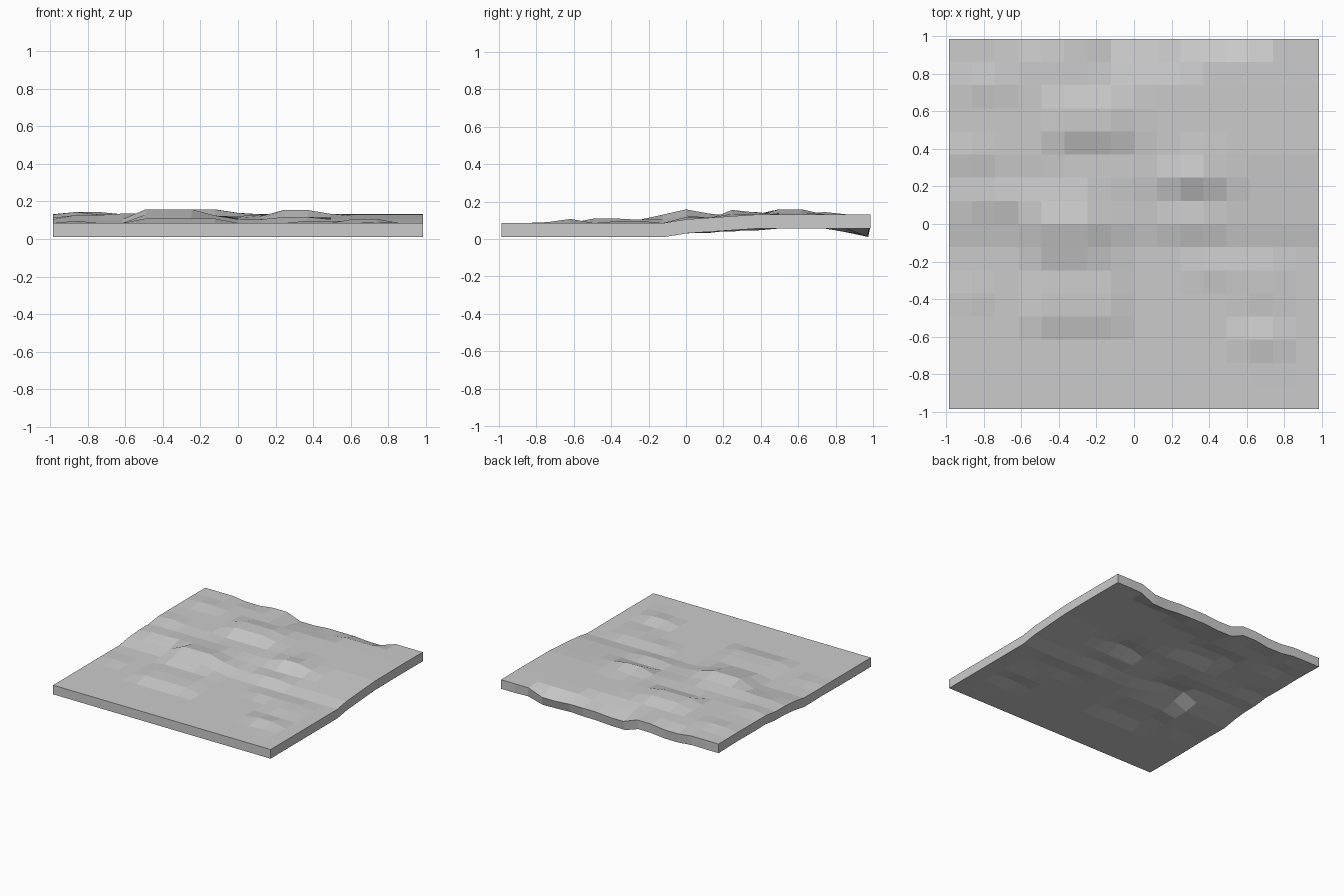
import bpy, bmesh

if "Cube" in bpy.data.objects:
    bpy.data.objects.remove(bpy.data.objects["Cube"])

N = 8                      # grid cells each side of the centre
HALF = 0.987
THICK = 0.075

# front-to-back height profile: flat apron, ramp, upper shelf
RAMP = [(-8, .085), (-1, .085), (0, .105), (2, .122), (3, .13), (6, .132), (8, .13)]

# raised or sunken patches: i0, i1, j0, j1, height change
PATCHES = [
    (-4, -1, -4, -3, .024), (-4, -1, -2, -2, .018),    # front left ledge
    (-4, -2, -1, -1, .045), (-4, -2, 0, 0, .053),      # central left ridge
    (-5, -2, 1, 1, .022), (-1, -1, -1, 0, .02),
    (-7, -6, 1, 1, .014), (-7, -7, 3, 3, .014),        # left bumps
    (-7, -6, 6, 6, .012), (-8, -8, 2, 2, -.008),
    (-3, 0, 3, 3, -.010), (-3, -1, 4, 5, .027),        # back left plateau
    (0, 0, 4, 5, .008),
    (1, 3, 1, 1, -.006), (2, 3, 2, 2, .033),           # right hump
    (4, 4, 2, 2, .012), (2, 3, 0, 0, .012),
    (3, 3, 3, 3, .012), (-1, 2, 7, 7, -.02),           # back step
    (-1, 0, 8, 8, -.045), (1, 3, 8, 8, -.035),         # back edge dips
    (4, 5, 8, 8, -.045), (-5, -4, 8, 8, -.015),
    (5, 6, -5, -5, .022), (6, 6, -6, -6, .005),        # front right bump
    (3, 6, -2, -2, .012), (5, 6, -3, -3, .010),
    (-7, -7, -3, -3, .012),
]


def height(i, j):
    for (a, za), (b, zb) in zip(RAMP, RAMP[1:]):
        if a <= j <= b:
            z = za + (zb - za) * (j - a) / (b - a)
            break
    for i0, i1, j0, j1, dz in PATCHES:
        if i0 <= i <= i1 and j0 <= j <= j1:
            z += dz
    return z


# uneven ground surface
bm = bmesh.new()
step = HALF / N
span = range(-N, N + 1)
v = {(i, j): bm.verts.new((i * step, j * step, height(i, j))) for i in span for j in span}
for i in range(-N, N):
    for j in range(-N, N):
        bm.faces.new((v[i, j], v[i + 1, j], v[i + 1, j + 1], v[i, j + 1]))
mesh = bpy.data.meshes.new("ground_slab")
bm.to_mesh(mesh)
bm.free()
slab = bpy.data.objects.new("ground_slab", mesh)
bpy.context.collection.objects.link(slab)

# give the sheet its thickness downwards
solid = slab.modifiers.new("thickness", 'SOLIDIFY')
solid.thickness = THICK
solid.offset = -1
